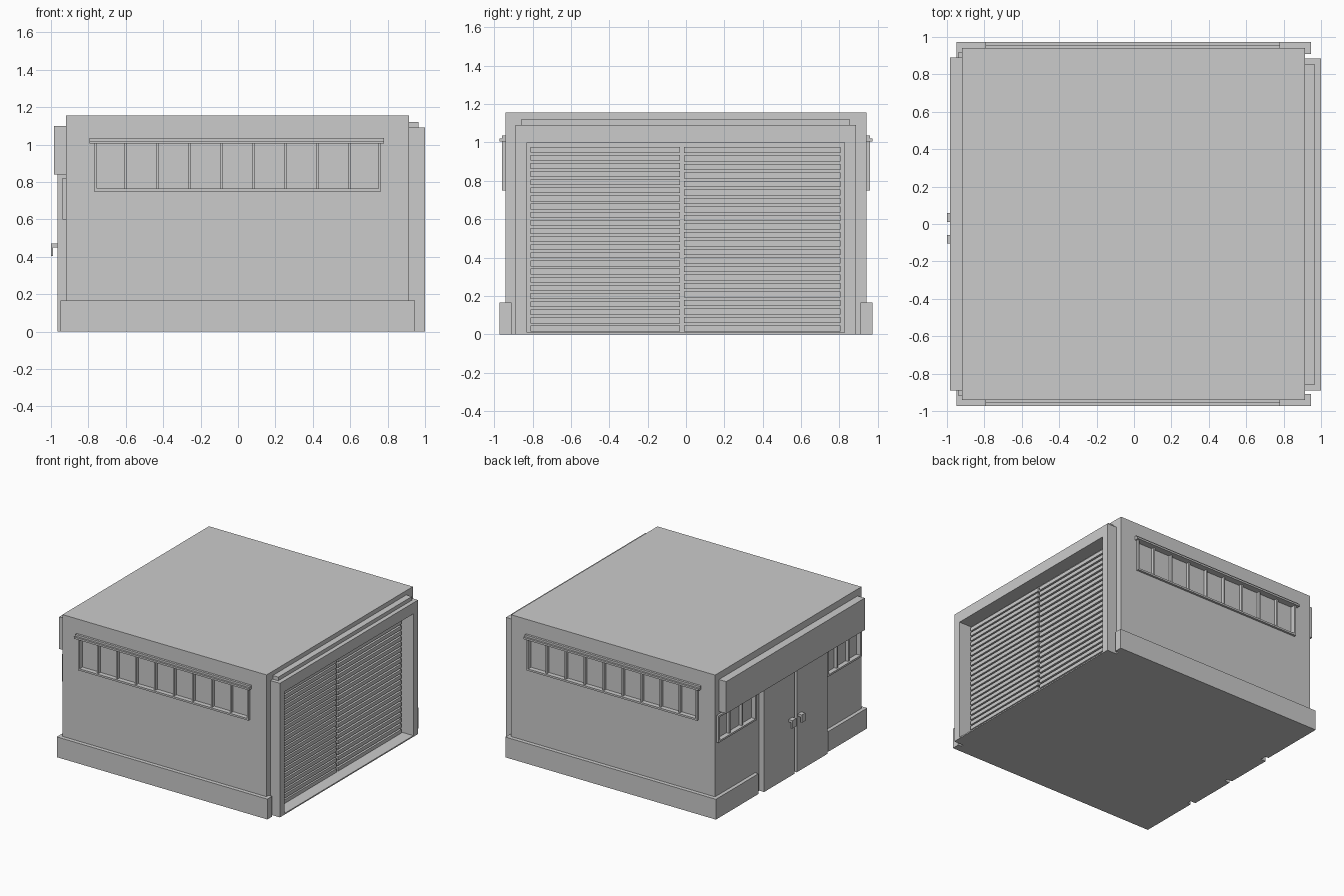
import bpy
import bmesh
from mathutils import Vector

cube = bpy.data.objects.get("Cube")
if cube:
    bpy.data.objects.remove(cube, do_unlink=True)

grey = bpy.data.materials.new("plain_grey")
grey.use_nodes = True
GREY = (0.6, 0.6, 0.6, 1)
grey.diffuse_color = GREY
grey.node_tree.nodes["Principled BSDF"].inputs["Base Color"].default_value = GREY


def boxes(name, parts):
    """One object made of boxes, each given as x, y and z ranges."""
    bm = bmesh.new()
    for ranges in parts:
        lo, hi = (Vector(c) for c in zip(*(sorted(r) for r in ranges)))
        for v in bmesh.ops.create_cube(bm, size=1)["verts"]:
            v.co = [(a + b) / 2 + c * (b - a) for a, b, c in zip(lo, hi, v.co)]
    mesh = bpy.data.meshes.new(name)
    bm.to_mesh(mesh)
    bm.free()
    mesh.materials.append(grey)
    ob = bpy.data.objects.new(name, mesh)
    bpy.context.collection.objects.link(ob)
    return ob


def carve(target, parts):
    """Cut box-shaped recesses out of the target."""
    cutter = boxes("recess_cutter", parts)
    cutter.hide_render = True
    mod = target.modifiers.new("recesses", "BOOLEAN")
    mod.operation = "DIFFERENCE"
    mod.solver = "EXACT"
    mod.object = cutter
    bpy.context.view_layer.objects.active = target
    bpy.ops.object.modifier_apply(modifier=mod.name)
    bpy.data.objects.remove(cutter, do_unlink=True)


def window(name, span, zs, place, panes, rim, out, bar):
    """Rim and dividers around a recess; place maps (along, depth, z) to a box."""
    (a, b), (lo, hi) = span, zs
    depth = (-0.02, out)
    parts = [place((a, a + rim), depth, zs), place((b - rim, b), depth, zs),
             place((a, b), depth, (lo, lo + rim)), place((a, b), depth, (hi - rim, hi))]
    for i in range(1, panes):
        c = a + (b - a) * i / panes
        parts.append(place((c - bar, c + bar), (-0.02, 0.004), zs))
    boxes(name, parts)


# Main block with recesses for the windows and the shutters
WALL_X0, WALL_X1, WALL_Y = -0.92, 0.915, 0.94
LONG, LONG_Z = (-0.77, 0.765), (0.75, 1.02)
SIDE_Z = (0.60, 0.82)
SIDE_SPANS = {"left": (-0.92, -0.48), "right": (0.43, 0.92)}
building = boxes("building_block", [((WALL_X0, WALL_X1), (-WALL_Y, WALL_Y), (0, 1.155))])
cuts = [(LONG, (s * 0.92, s * 1.1), LONG_Z) for s in (-1, 1)]
cuts += [((-1.1, -0.90), span, SIDE_Z) for span in SIDE_SPANS.values()]
cuts.append(((0.885, 1.1), (-0.83, 0.825), (0.01, 1.0)))
carve(building, cuts)

# Long windows with lintels on the front and back
for side, s in (("front", -1), ("back", 1)):
    def place(along, depth, z, s=s):
        return along, tuple(s * (WALL_Y + d) for d in depth), z
    window(side + "_window_frame", LONG, LONG_Z, place, 9, 0.015, 0.018, 0.007)
    boxes(side + "_window_lintel", [
        place((-0.795, 0.78), (0, 0.018), (1.005, 1.036)),
        place((-0.795, 0.78), (0, 0.033), (1.005, 1.02))])

# Small windows beside the doors
for side, span in SIDE_SPANS.items():
    window(side + "_side_window_frame", span, SIDE_Z,
           lambda along, depth, z: (tuple(WALL_X0 - d for d in depth), along, z),
           3, 0.015, 0.018, 0.008)

# Plinth, broken at the doors and the shutter frame
PZ = (0, 0.165)
boxes("plinth", [
    ((-0.95, 0.945), (-0.972, -0.93), PZ), ((-0.95, 0.945), (0.93, 0.972), PZ),
    ((0.90, 0.945), (-0.972, -0.91), PZ), ((0.90, 0.945), (0.91, 0.972), PZ),
    ((-0.95, -0.91), (-0.972, -0.475), PZ), ((-0.95, -0.91), (0.425, 0.972), PZ)])

# Canopy and double doors
boxes("door_canopy", [((-0.985, -0.91), (-0.89, 0.89), (0.84, 1.10))])
for side, span, grip in (("left", (-0.44, -0.045), (-0.105, -0.06)),
                         ("right", (-0.015, 0.375), (0.01, 0.06))):
    boxes(side + "_door", [((-0.965, -0.91), span, (0, 0.84))])
    boxes(side + "_door_handle", [((-1.0, -0.96), grip, (0.45, 0.47)),
                                  ((-1.0, -0.988), grip, (0.405, 0.47))])

# Shutter surround, with a stepped head and a threshold
boxes("shutter_surround", [
    ((0.90, 1.0), (-0.89, -0.83), (0, 1.09)), ((0.90, 1.0), (0.825, 0.885), (0, 1.09)),
    ((0.90, 1.0), (-0.83, 0.825), (1.0, 1.09)), ((0.90, 0.965), (-0.86, 0.855), (1.09, 1.12)),
    ((0.88, 1.0), (-0.83, 0.825), (0, 0.01))])

# Slatted shutters
for side, span, count in (("right", (-0.81, -0.03), 23), ("left", (-0.01, 0.805), 22)):
    pitch = 0.975 / count
    boxes(side + "_shutter_slats", [
        ((0.88, 0.908), span, (0.015 + i * pitch, 0.015 + i * pitch + 0.03))
        for i in range(count)])
